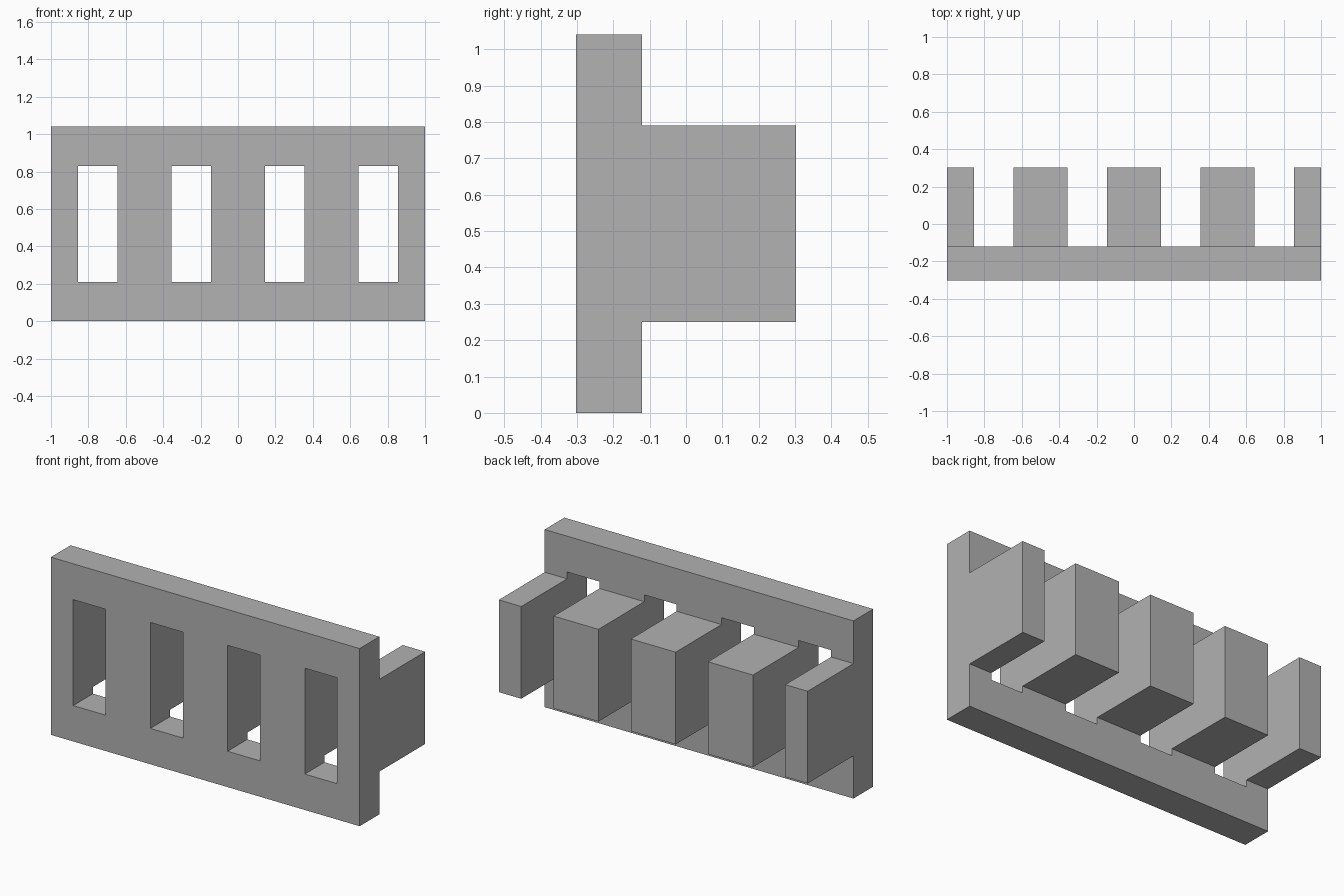
import bpy
import bmesh
from mathutils import Vector

cube = bpy.data.objects.get("Cube")
if cube:
    bpy.data.objects.remove(cube, do_unlink=True)

# Main dimensions
FRONT, PLATE_BACK, TOOTH_BACK = -0.303, -0.121, 0.303
SLOT_CENTRES = (-0.75, -0.25, 0.25, 0.75)
SLOT_HALF = 0.105
SLOT_LOW, SLOT_HIGH = 0.21, 0.83
TOOTH_LOW, TOOTH_HIGH = 0.25, 0.79
HEIGHT = 1.04

xs = [-1.0]
for c in SLOT_CENTRES:
    xs += [c - SLOT_HALF, c + SLOT_HALF]
xs.append(1.0)
zs = [0.0, SLOT_LOW, TOOTH_LOW, TOOTH_HIGH, SLOT_HIGH, HEIGHT]

grey = bpy.data.materials.new("plain grey")
grey.use_nodes = True
colour = (0.445, 0.445, 0.445, 1.0)
grey.diffuse_color = colour
grey.node_tree.nodes["Principled BSDF"].inputs["Base Color"].default_value = colour


def extrude_back(bm, faces, depth):
    """Extrude a face region along +y and return the new cap faces."""
    result = bmesh.ops.extrude_face_region(bm, geom=faces)["geom"]
    verts = [g for g in result if isinstance(g, bmesh.types.BMVert)]
    bmesh.ops.translate(bm, verts=verts, vec=Vector((0, depth, 0)))
    return [g for g in result if isinstance(g, bmesh.types.BMFace)]


bm = bmesh.new()
grid = [[bm.verts.new((x, FRONT, z)) for z in zs] for x in xs]

# Front sheet, leaving the slots open
sheet = []
for i in range(len(xs) - 1):
    for j in range(len(zs) - 1):
        in_slot = i % 2 == 1 and SLOT_LOW <= zs[j] < SLOT_HIGH
        if not in_slot:
            sheet.append(bm.faces.new((grid[i][j], grid[i + 1][j],
                                       grid[i + 1][j + 1], grid[i][j + 1])))

# Plate thickness
caps = extrude_back(bm, sheet, PLATE_BACK - FRONT)

# Teeth behind the bars between the slots
bars = []
for f in caps:
    c = f.calc_center_median()
    over_slot = any(abs(c.x - s) < SLOT_HALF for s in SLOT_CENTRES)
    if TOOTH_LOW < c.z < TOOTH_HIGH and not over_slot:
        bars.append(f)
extrude_back(bm, bars, TOOTH_BACK - PLATE_BACK)

# Merge coplanar faces
bmesh.ops.recalc_face_normals(bm, faces=bm.faces[:])
bmesh.ops.dissolve_limit(bm, angle_limit=0.01, verts=bm.verts[:], edges=bm.edges[:])
bmesh.ops.recalc_face_normals(bm, faces=bm.faces[:])

mesh = bpy.data.meshes.new("slotted_plate_with_teeth")
bm.to_mesh(mesh)
bm.free()
mesh.materials.append(grey)
plate = bpy.data.objects.new("slotted_plate_with_teeth", mesh)
bpy.context.scene.collection.objects.link(plate)
